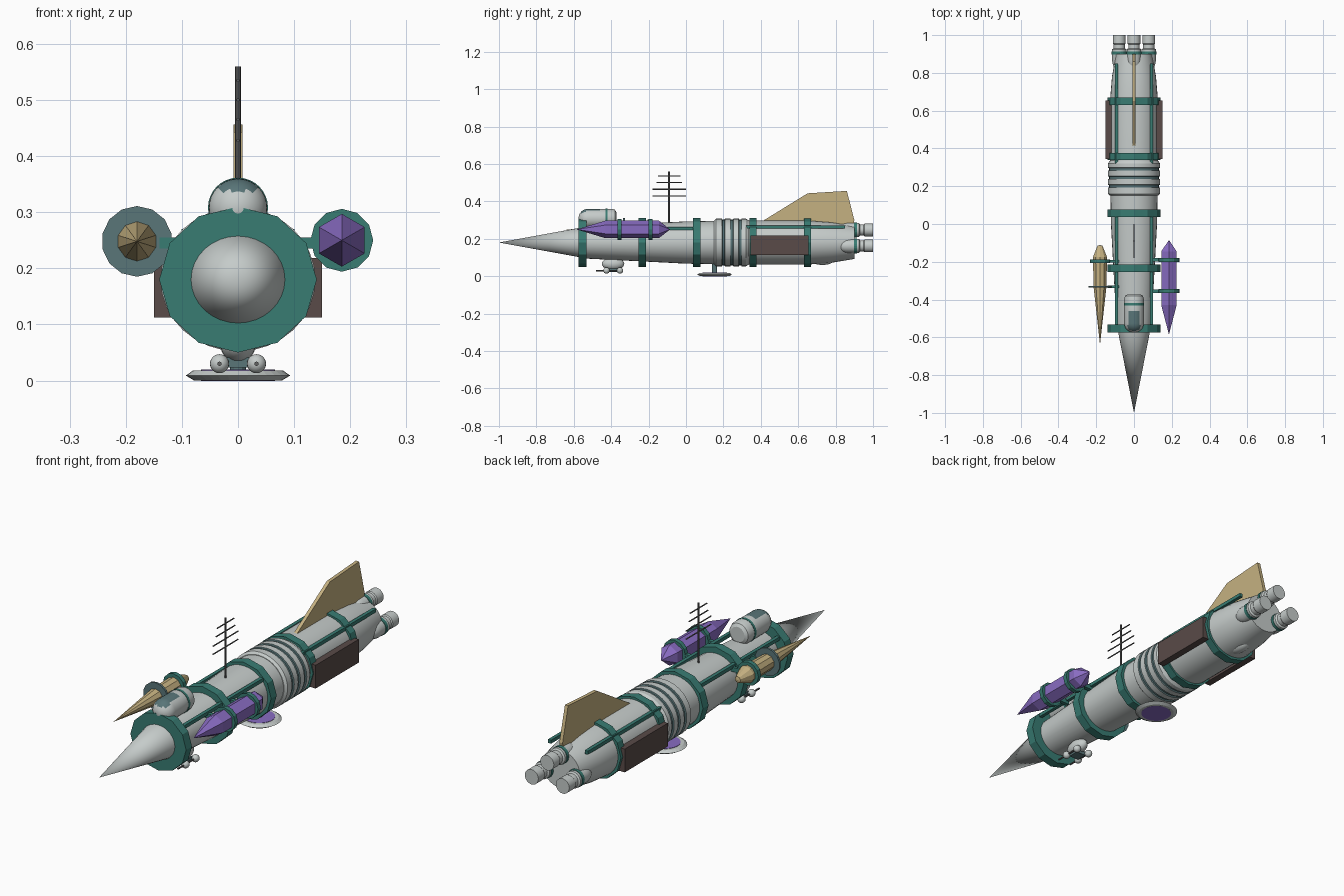
import bpy, bmesh
from math import sin, cos, pi, radians
from mathutils import Matrix, Vector

cube = bpy.data.objects.get("Cube")
if cube:
    bpy.data.objects.remove(cube, do_unlink=True)


def material(name, rgb):
    m = bpy.data.materials.new(name)
    m.use_nodes = True
    m.diffuse_color = (*rgb, 1)
    bsdf = next(n for n in m.node_tree.nodes if n.type == 'BSDF_PRINCIPLED')
    bsdf.inputs["Base Color"].default_value = (*rgb, 1)
    return m


HULL = material("hull_grey", (0.56, 0.60, 0.59))
TEAL = material("teal", (0.04, 0.20, 0.17))
PURPLE = material("purple", (0.25, 0.15, 0.54))
TAN = material("tan", (0.56, 0.44, 0.22))
BROWN = material("brown", (0.10, 0.07, 0.065))
GLASS = material("blue_grey", (0.10, 0.18, 0.19))
DARK = material("dark_grey", (0.12, 0.12, 0.12))

AXIS = 0.18      # height of the hull axis
WIDE = 1.08      # hull is slightly wider than tall


def finish(name, bm, mats, smooth=True):
    bmesh.ops.recalc_face_normals(bm, faces=bm.faces[:])
    me = bpy.data.meshes.new(name)
    bm.to_mesh(me)
    bm.free()
    for m in mats:
        me.materials.append(m)
    ob = bpy.data.objects.new(name, me)
    bpy.context.collection.objects.link(ob)
    if smooth:
        bpy.ops.object.select_all(action='DESELECT')
        ob.select_set(True)
        bpy.context.view_layer.objects.active = ob
        bpy.ops.object.shade_smooth_by_angle(angle=radians(28))
    return ob


def lathe(name, profile, mats, x=0, z=AXIS, segs=32, sx=1, smooth=True,
          upright=False, rule=None):
    """Spin (position, radius) pairs around the y axis, or z if upright."""
    bm = bmesh.new()
    rings = []
    for p, r in profile:
        if r == 0:
            rings.append([bm.verts.new((0, p, 0))])
        else:
            angles = [2 * pi * i / segs for i in range(segs)]
            rings.append([bm.verts.new((r * sx * sin(a), p, r * cos(a))) for a in angles])
    for a, b in zip(rings, rings[1:]):
        for i in range(segs):
            j = (i + 1) % segs
            quad = [a[i % len(a)], a[j % len(a)], b[j % len(b)], b[i % len(b)]]
            bm.faces.new(list(dict.fromkeys(quad)))
    for end in (rings[0], rings[-1]):
        if len(end) > 2:
            bm.faces.new(end)
    if upright:
        bm.transform(Matrix.Rotation(pi / 2, 4, 'X'))
    bm.transform(Matrix.Translation((x, 0, z)))
    if rule:
        for f in bm.faces:
            f.material_index = rule(f.calc_center_median())
    return finish(name, bm, mats, smooth)


def hoop(name, y, r, width, mat=TEAL, x=0, z=AXIS, sx=1, segs=12):
    h = width / 2
    return lathe(name, [(y - h, r), (y + h, r)], [mat], x, z, segs, sx, smooth=False)


def box(name, centre, size, mat):
    bm = bmesh.new()
    bmesh.ops.create_cube(bm, size=1)
    bm.transform(Matrix.Translation(centre) @ Matrix.Diagonal((*size, 1)))
    return finish(name, bm, [mat], False)


def ball(name, centre, size, mat=HULL):
    bm = bmesh.new()
    bmesh.ops.create_uvsphere(bm, u_segments=20, v_segments=12, radius=1)
    bm.transform(Matrix.Translation(centre) @ Matrix.Diagonal((*size, 1)))
    return finish(name, bm, [mat])


def rod(name, a, b, r, mat, segs=8):
    a, b = Vector(a), Vector(b)
    bm = bmesh.new()
    bmesh.ops.create_cone(bm, cap_ends=True, segments=segs, radius1=r, radius2=r,
                          depth=(b - a).length)
    turn = (b - a).to_track_quat('Z', 'Y').to_matrix().to_4x4()
    bm.transform(Matrix.Translation((a + b) / 2) @ turn)
    return finish(name, bm, [mat])


# Hull sections
lathe("nose_cone", [(-1, 0), (-0.56, 0.08)], [HULL], sx=WIDE)
lathe("front_hull", [(-0.57, 0.084), (0.0, 0.113), (0.17, 0.116)], [HULL], sx=WIDE)
lathe("rear_hull", [(0.32, 0.118), (0.65, 0.118), (0.78, 0.108), (0.9, 0.088)],
      [HULL], sx=WIDE)

# Ribbed middle section with dark grooves
ribs = [(0.15, 0.118), (0.16, 0.128)]
grooves = (0.2, 0.245, 0.29)
for g in grooves:
    ribs += [(g - 0.008, 0.128), (g - 0.006, 0.122), (g + 0.006, 0.122), (g + 0.008, 0.128)]
ribs += [(0.32, 0.128), (0.335, 0.118)]
lathe("ribbed_section", ribs, [HULL, GLASS], sx=WIDE,
      rule=lambda c: int(any(abs(c.y - g) < 0.0075 for g in grooves)))

# Hull hoops
for i, (y, w) in enumerate([(-0.553, 0.042), (-0.235, 0.04), (0.058, 0.04),
                            (0.358, 0.038), (0.65, 0.038)]):
    hoop(f"hull_hoop_{i + 1}", y, 0.13, w, sx=WIDE)

# Rails and side panels, one of each per side
for side, s in (("left", 1), ("right", -1)):
    box(f"{side}_front_rail", (s * 0.093, -0.25, 0.256), (0.016, 0.62, 0.016), TEAL)
    box(f"{side}_rear_rail", (s * 0.093, 0.585, 0.262), (0.016, 0.53, 0.016), TEAL)
    box(f"{side}_side_panel", (s * 0.134, 0.5, 0.165), (0.032, 0.31, 0.106), BROWN)

# Tail fin
bm = bmesh.new()
outline = [(0.41, 0.295), (0.65, 0.443), (0.86, 0.456), (0.9, 0.3), (0.89, 0.25), (0.5, 0.27)]
base = bm.faces.new([bm.verts.new((-0.008, y, z)) for y, z in outline])
side = bmesh.ops.extrude_face_region(bm, geom=[base])["geom"]
bmesh.ops.translate(bm, vec=(0.016, 0, 0),
                    verts=[v for v in side if isinstance(v, bmesh.types.BMVert)])
finish("tail_fin", bm, [TAN], False)

# Three engines with domed fairings
fairing = [(0.87 - 0.06 * cos(t * pi / 12), 0.038 * sin(t * pi / 12)) for t in range(7)]
nozzle = [(0.925, 0.038), (0.93, 0.03), (0.95, 0.03), (0.955, 0.034), (1.0, 0.034)]
for name, x, z in (("top", 0, 0.247), ("left", 0.078, 0.162), ("right", -0.078, 0.162)):
    lathe(f"{name}_engine", fairing + nozzle, [HULL], x, z, 24)
    hoop(f"{name}_engine_band", 0.905, 0.04, 0.016, x=x, z=z, segs=24)
ball("belly_bump", (0, 0.73, 0.085), (0.03, 0.06, 0.025))

# Cockpit pod with window
pod = [(-0.525 - 0.05 * cos(t * pi / 16), 0.052 * sin(t * pi / 16)) for t in range(9)]
pod += [(-0.46, 0.052), (-0.395, 0.052), (-0.38, 0.047), (-0.372, 0.034)]
lathe("cockpit_pod", pod, [HULL, GLASS], z=0.308,
      rule=lambda c: int(c.y < -0.46 and c.z > 0.337 and abs(c.x) < 0.032))
hoop("cockpit_band", -0.425, 0.0535, 0.012, z=0.308, segs=32)

# Antenna mast and crossbars
rod("antenna_mast", (0, -0.09, 0.27), (0, -0.09, 0.56), 0.005, DARK)
for i, (z, h) in enumerate([(0.535, 0.06), (0.5, 0.068), (0.465, 0.09), (0.428, 0.09)]):
    rod(f"antenna_bar_{i + 1}", (0, -0.09 - h, z), (0, -0.09 + h, z), 0.003, DARK, 6)

# Left faceted pod
lathe("left_pod", [(-0.585, 0), (-0.43, 0.047), (-0.145, 0.047), (-0.085, 0)],
      [PURPLE], 0.185, 0.25, 6, smooth=False)
for i, y in enumerate((-0.355, -0.19)):
    hoop(f"left_pod_hoop_{i + 1}", y, 0.056, 0.02, x=0.185, z=0.25)
    box(f"left_pod_strut_{i + 1}", (0.115, y, 0.245), (0.06, 0.018, 0.02), TEAL)

# Right pointed pod
lathe("right_pod", [(-0.64, 0), (-0.33, 0.036), (-0.175, 0.039), (-0.115, 0.014), (-0.112, 0)],
      [TAN], -0.18, 0.248, 10, smooth=False)
hoop("right_pod_disc", -0.332, 0.063, 0.01, GLASS, -0.18, 0.248, segs=14)
hoop("right_pod_hoop", -0.197, 0.054, 0.02, x=-0.18, z=0.248)
for i, y in enumerate((-0.332, -0.197)):
    box(f"right_pod_strut_{i + 1}", (-0.11, y, 0.245), (0.06, 0.014, 0.02), TEAL)

# Belly dish, built upright then moved under the hull
dish = lathe("dish", [(0, 0.078), (0.009, 0.093), (0.018, 0.08)], [HULL], z=0, upright=True,
             smooth=False)
dish.location.y = 0.153
for name, z in (("dish_top_plate", 0.0185), ("dish_bottom_plate", 0.0005)):
    rod(name, (0, 0.153, z - 0.001), (0, 0.153, z + 0.001), 0.066, PURPLE, 32)
rod("dish_stem", (0, 0.153, 0.015), (0, 0.153, 0.08), 0.014, GLASS, 12)

# Belly turret with twin guns
ball("turret_dome", (0, -0.39, 0.066), (0.032, 0.06, 0.034))
box("turret_mount", (0, -0.39, 0.032), (0.05, 0.05, 0.018), GLASS)
for side, s in (("left", 1), ("right", -1)):
    for i, (y, r) in enumerate([(-0.425, 0.017), (-0.353, 0.017)]):
        ball(f"{side}_gun_ball_{i + 1}", (s * 0.033, y, 0.03), (r, r, r))
    rod(f"{side}_gun_barrel", (s * 0.033, -0.48, 0.03), (s * 0.033, -0.35, 0.03), 0.004, DARK)
